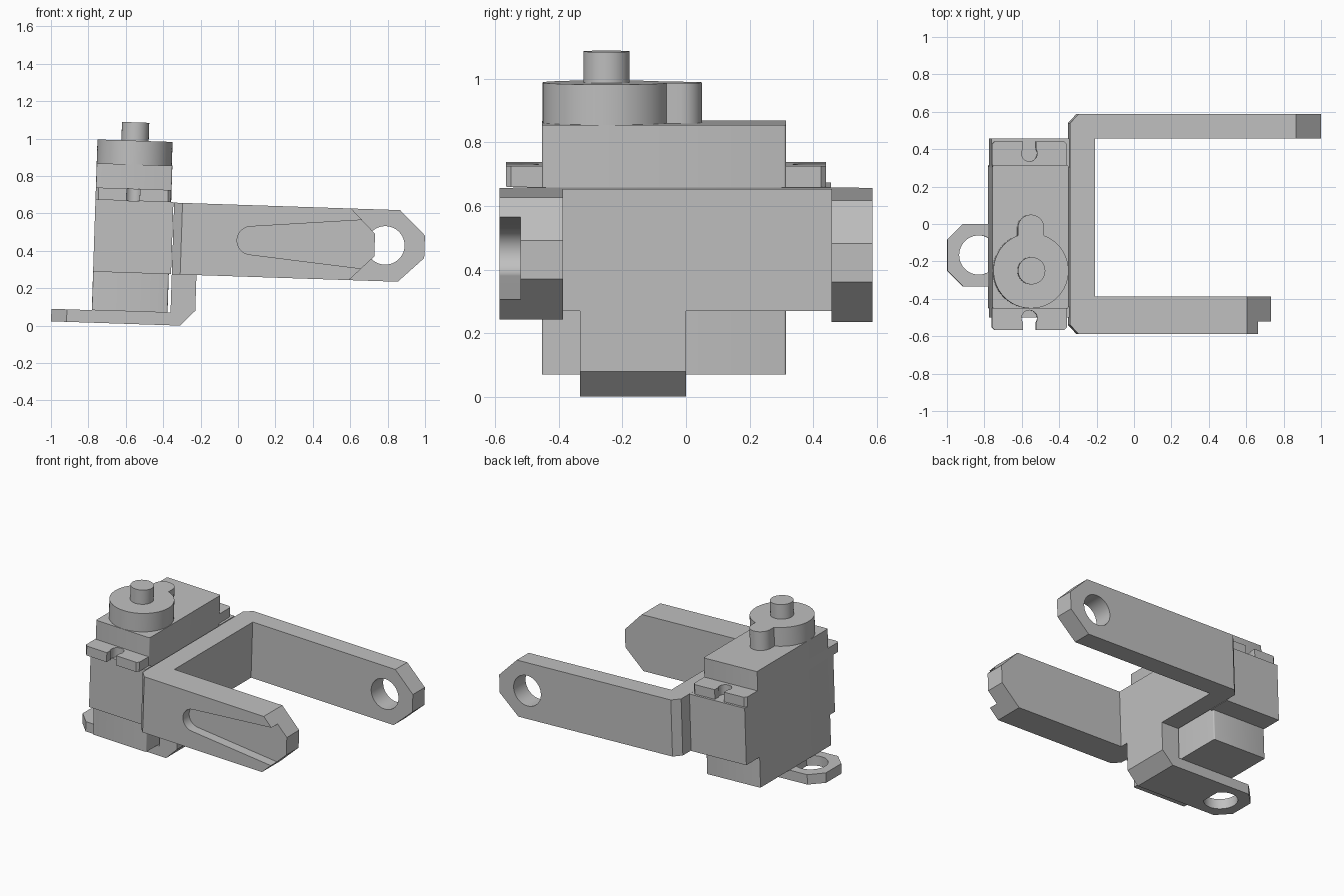
import bpy, bmesh
from math import sin, cos, radians
from mathutils import Matrix

cube = bpy.data.objects.get("Cube")
if cube:
    bpy.data.objects.remove(cube, do_unlink=True)

grey = bpy.data.materials.new("plain_grey")
grey.use_nodes = True
grey.diffuse_color = (0.53, 0.53, 0.53, 1)
grey.node_tree.nodes["Principled BSDF"].inputs["Base Color"].default_value = (0.53, 0.53, 0.53, 1)

TILT = Matrix.Rotation(radians(1.9), 4, "Y")  # the assembly leans slightly


def arc(cx, cy, r, start, end, steps=32):
    angles = [radians(start + (end - start) * i / steps) for i in range(steps + 1)]
    return [(cx + r * cos(a), cy + r * sin(a)) for a in angles]


def circle(cx, cy, r):
    return arc(cx, cy, r, 0, 360, 48)[:-1]


def prism(name, outline, lo, hi, axis="Z", bevel=0):
    """Extrude an outline: XY along Z, or XZ along Y."""
    bm = bmesh.new()
    verts = [bm.verts.new((u, v, lo) if axis == "Z" else (u, lo, v)) for u, v in outline]
    face = bm.faces.new(verts)
    top = bmesh.ops.extrude_face_region(bm, geom=[face])["geom"]
    step = (0, 0, hi - lo) if axis == "Z" else (0, hi - lo, 0)
    bmesh.ops.translate(bm, vec=step, verts=[g for g in top if isinstance(g, bmesh.types.BMVert)])
    bmesh.ops.recalc_face_normals(bm, faces=bm.faces)
    if bevel:
        edges = [e for e in bm.edges if abs(e.verts[0].co.z - e.verts[1].co.z) > 0.01]
        bmesh.ops.bevel(bm, geom=edges, offset=bevel, segments=3, profile=0.5, affect="EDGES")
    mesh = bpy.data.meshes.new(name)
    bm.to_mesh(mesh)
    bm.free()
    mesh.transform(TILT)
    mesh.materials.append(grey)
    obj = bpy.data.objects.new(name, mesh)
    bpy.context.collection.objects.link(obj)
    return obj


def box(name, x0, x1, y0, y1, z0, z1, bevel=0):
    return prism(name, [(x0, y0), (x1, y0), (x1, y1), (x0, y1)], z0, z1, bevel=bevel)


def select(obj):
    bpy.ops.object.select_all(action="DESELECT")
    obj.select_set(True)
    bpy.context.view_layer.objects.active = obj


def cut(obj, cutter):
    cutter.hide_render = True
    mod = obj.modifiers.new("cut", "BOOLEAN")
    mod.operation, mod.object, mod.solver = "DIFFERENCE", cutter, "EXACT"
    select(obj)
    bpy.ops.object.modifier_apply(modifier=mod.name)
    bpy.data.objects.remove(cutter, do_unlink=True)


def tapered(start, shoulder, tip, low, high, tip_low, tip_high):
    """Bar outline with a chamfered far end."""
    return [(start, low), (shoulder, low), (tip, tip_low),
            (tip, tip_high), (shoulder, high), (start, high)]


# Bracket: back plate with chamfered outer corners, and two arms
PLATE_X, ARM_X, LOW, HIGH = -0.363, -0.231, 0.263, 0.646
parts = [prism("bracket_plate",
               [(PLATE_X, -0.54), (PLATE_X + 0.045, -0.587), (ARM_X, -0.587), (ARM_X, 0.587),
                (PLATE_X + 0.045, 0.587), (PLATE_X, 0.54)], LOW, HIGH)]

long_arm = prism("long_arm", tapered(ARM_X, 0.846, 0.983, LOW, HIGH, 0.394, 0.515), 0.458, 0.587, "Y")
cut(long_arm, prism("arm_hole_cutter", circle(0.773, 0.455, 0.103), 0.4, 0.7, "Y"))

short_arm = prism("short_arm", tapered(ARM_X, 0.584, 0.716, LOW, HIGH, 0.394, 0.515), -0.587, -0.387, "Y")
slot = arc(0.055, 0.457, 0.075, 95, 265) + [(0.8, 0.313), (0.8, 0.601)]
cut(short_arm, prism("slot_cutter", slot, -0.7, -0.52, "Y"))

# Foot: hanging tab with a chamfered heel, and a pierced tongue
foot_side = [(-0.75, -0.01), (-0.31, -0.01), (-0.231, 0.072), (-0.231, LOW),
             (PLATE_X, LOW), (PLATE_X, 0.057), (-0.75, 0.057)]
parts.append(prism("foot_bend", foot_side, -0.333, 0.0, "Y"))
tongue = prism("foot_tongue", tapered(-0.75, -0.917, -1.0, -0.333, 0.0, -0.25, -0.083), -0.01, 0.057)
cut(tongue, prism("tongue_hole_cutter", circle(-0.832, -0.166, 0.105), -0.1, 0.2))

# Motor housing, end cheeks and mounting flange
LEFT, RIGHT, MID = -0.784, -0.379, -0.583
parts.append(box("motor_body", LEFT, RIGHT, -0.453, 0.315, 0.057, 0.843, 0.008))
parts.append(box("front_cheek", LEFT, RIGHT + 0.012, -0.5, -0.44, LOW, 0.648))
parts.append(box("back_cheek", LEFT, RIGHT + 0.012, 0.3, 0.456, LOW, 0.648))

half = 0.503
flange_end = [(0.201, half - 0.015), (0.186, half), (0.035, half)]
flange_end += arc(0, half - 0.063, 0.042, 34, -214, 20)
flange_end += [(-0.035, half), (-0.186, half), (-0.201, half - 0.015)]
outline = flange_end + [(-x, -y) for x, y in flange_end]
parts.append(prism("mounting_flange", [(MID + x, y - 0.063) for x, y in outline], 0.648, 0.713))

# Gear cap with a rounded side lobe, and the output shaft
cap = arc(MID, -0.25, 0.201, 110.5, 429.5, 56) + arc(MID, -0.02, 0.07, 0, 180, 20)
parts.append(prism("gear_cap", cap, 0.843, 0.97))
parts.append(prism("output_shaft", circle(MID, -0.25, 0.073), 0.97, 1.068))

for obj in parts + [long_arm, short_arm, tongue]:
    select(obj)
    bpy.ops.object.shade_smooth_by_angle(angle=radians(30))
